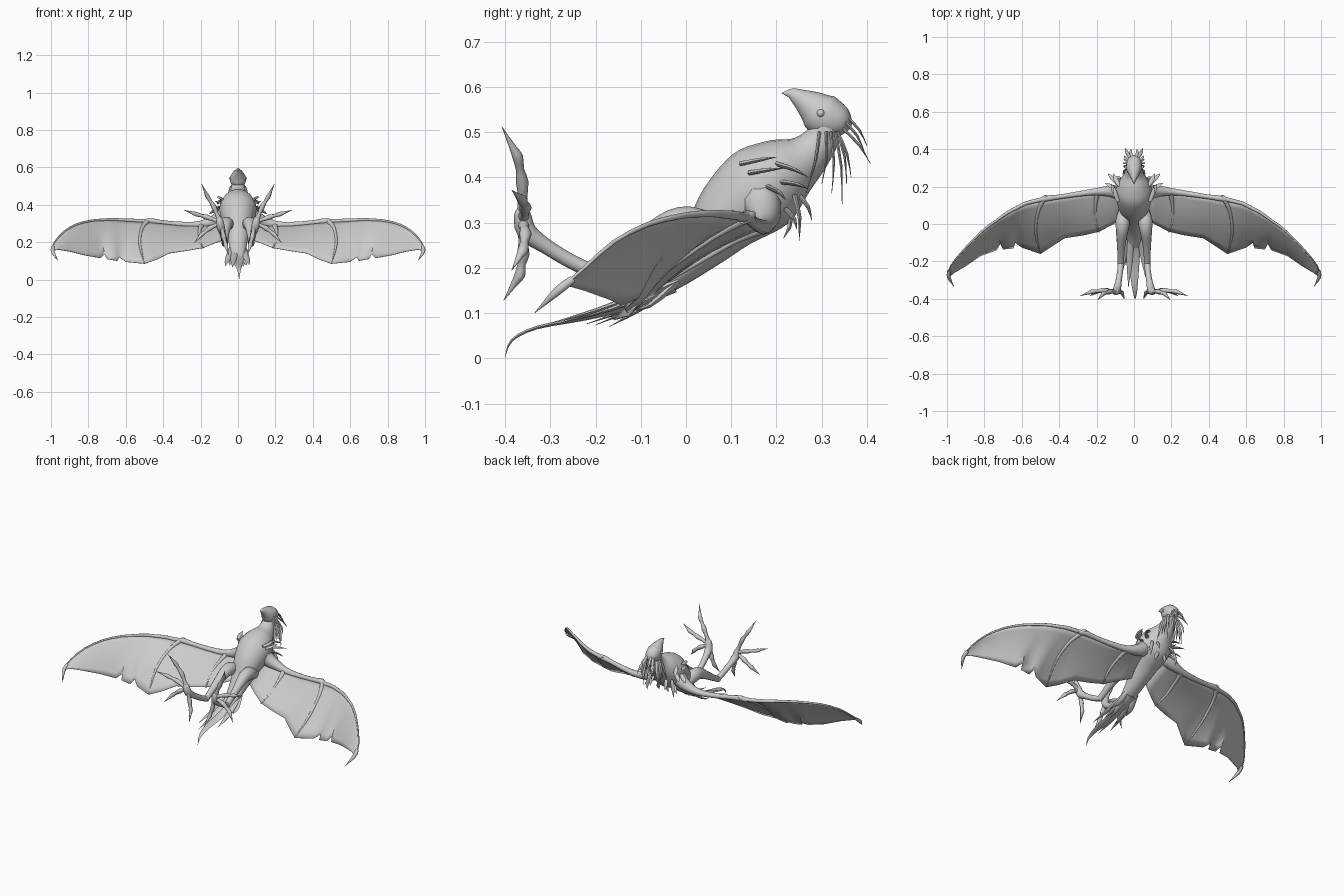
import bpy, bmesh, math
from mathutils import Vector

grey = bpy.data.materials.new("plain_grey")
grey.diffuse_color = (0.6, 0.6, 0.6, 1)


def finish(name, bm, mirror=False):
    bmesh.ops.recalc_face_normals(bm, faces=bm.faces)
    me = bpy.data.meshes.new(name)
    bm.to_mesh(me)
    bm.free()
    me.materials.append(grey)
    me.shade_smooth()
    me.set_sharp_from_angle(angle=math.radians(50))
    ob = bpy.data.objects.new(name, me)
    bpy.context.collection.objects.link(ob)
    if mirror:
        m = ob.modifiers.new("mirror", 'MIRROR')
        m.use_mirror_merge = False
    return ob


def spline(pts, sub):
    """Smooth curve through points of any dimension."""
    out = []
    for i in range(len(pts) - 1):
        p0, p1, p2, p3 = (pts[max(0, min(len(pts) - 1, i + k))] for k in (-1, 0, 1, 2))
        for s in range(sub):
            t = s / sub
            out.append([0.5 * (2 * b + (c - a) * t + (2 * a - 5 * b + 4 * c - d) * t * t
                               + (3 * b - a - 3 * c + d) * t ** 3)
                        for a, b, c, d in zip(p0, p1, p2, p3)])
    out.append(list(pts[-1]))
    return out


def sweep(bm, pts, seg=10, sub=3):
    """Elliptical tube through points (x, y, z, side radius, normal radius)."""
    pts = spline([tuple(p) if len(p) == 5 else (*p, p[3]) for p in pts], sub)
    cs = [Vector(p[:3]) for p in pts]
    whole = (cs[-1] - cs[0]).normalized()
    ref = Vector((1, 0, 0)) if abs(whole.x) < 0.8 else Vector((0, 0, 1))
    rings = []
    for i, p in enumerate(pts):
        t = (cs[min(i + 1, len(cs) - 1)] - cs[max(i - 1, 0)]).normalized()
        u = (ref - t * ref.dot(t)).normalized()
        v = t.cross(u)
        ra, rb = max(p[3], 0.0006), max(p[4], 0.0006)
        rings.append([bm.verts.new(cs[i] + u * ra * math.cos(2 * math.pi * k / seg)
                                   + v * rb * math.sin(2 * math.pi * k / seg))
                      for k in range(seg)])
    for r, q in zip(rings, rings[1:]):
        for k in range(seg):
            bm.faces.new((r[k], r[(k + 1) % seg], q[(k + 1) % seg], q[k]))
    bm.faces.new(rings[0])
    bm.faces.new(rings[-1])


def tube(name, pts, mirror=True, seg=10, sub=3):
    bm = bmesh.new()
    sweep(bm, pts, seg, sub)
    return finish(name, bm, mirror)


def feathers(name, rows, width, mirror=True):
    """Tapered, slightly bowed feathers from base to tip."""
    bm = bmesh.new()
    for r in rows:
        a, b = Vector(r[:3]), Vector(r[3:6])
        mid = (a + b) / 2 + Vector((0.006, 0.006, 0.002))
        sweep(bm, [(*a, width * 0.7, width * 0.5), (*mid, width, width * 0.4), (*b, 0, 0)], 6, 2)
    return finish(name, bm, mirror)


# torso and neck
tube("body", [(0, -0.13, 0.115, 0.03, 0.010), (0, -0.04, 0.175, 0.045, 0.03),
              (0, 0.04, 0.25, 0.062, 0.055), (0, 0.10, 0.32, 0.085, 0.083),
              (0, 0.165, 0.375, 0.10, 0.098), (0, 0.215, 0.412, 0.085, 0.080),
              (0, 0.265, 0.445, 0.053, 0.052), (0, 0.30, 0.485, 0.038, 0.038),
              (0, 0.31, 0.52, 0.036, 0.036)], False, 20, 4)

# head running into the upper beak
tube("head_and_beak", [(0, 0.366, 0.515, 0.008, 0.008), (0, 0.345, 0.522, 0.034, 0.034),
                       (0, 0.305, 0.537, 0.043, 0.048), (0, 0.28, 0.556, 0.035, 0.037),
                       (0, 0.255, 0.573, 0.021, 0.023), (0, 0.233, 0.585, 0.010, 0.012),
                       (0, 0.211, 0.586, 0, 0)], False, 16, 4)
tube("lower_beak", [(0, 0.285, 0.535, 0.024, 0.02), (0, 0.258, 0.555, 0.015, 0.012),
                    (0, 0.232, 0.574, 0, 0)], False)

# eyes
bm = bmesh.new()
bmesh.ops.create_uvsphere(bm, u_segments=12, v_segments=8, radius=0.009)
bmesh.ops.translate(bm, verts=bm.verts, vec=(0.038, 0.298, 0.542))
finish("eye", bm, True)

# head crest and neck hackles
feathers("crest_feather", [
    (0.010, 0.355, 0.535, 0.015, 0.400, 0.470), (0.020, 0.35, 0.525, 0.035, 0.395, 0.455),
    (0.020, 0.345, 0.51, 0.048, 0.408, 0.430), (0.030, 0.335, 0.50, 0.052, 0.365, 0.400),
    (0.034, 0.33, 0.50, 0.050, 0.345, 0.340), (0.036, 0.32, 0.50, 0.055, 0.322, 0.365),
    (0.036, 0.31, 0.50, 0.052, 0.300, 0.385), (0.034, 0.295, 0.50, 0.056, 0.265, 0.365),
    (0.010, 0.335, 0.50, 0.012, 0.355, 0.385)], 0.008)

# ruff on the shoulders and upper back
feathers("shoulder_feather", [
    (0.085, 0.12, 0.43, 0.105, 0.200, 0.445), (0.09, 0.14, 0.41, 0.120, 0.215, 0.420),
    (0.075, 0.20, 0.43, 0.110, 0.270, 0.400), (0.080, 0.21, 0.39, 0.140, 0.270, 0.375),
    (0.090, 0.18, 0.38, 0.155, 0.220, 0.350), (0.070, 0.24, 0.36, 0.090, 0.250, 0.260),
    (0.060, 0.22, 0.33, 0.110, 0.245, 0.285), (0.040, 0.25, 0.36, 0.050, 0.278, 0.305),
    (0.020, 0.23, 0.31, 0.030, 0.215, 0.265)], 0.012)

# wing membrane: leading edge point, trailing edge point
stations = [
    (0.06, 0.17, 0.31, 0.05, 0.04, 0.22), (0.12, 0.18, 0.30, 0.11, 0.0, 0.20),
    (0.20, 0.175, 0.29, 0.185, -0.04, 0.17), (0.30, 0.16, 0.292, 0.27, -0.06, 0.155),
    (0.40, 0.145, 0.302, 0.37, -0.075, 0.14), (0.48, 0.135, 0.312, 0.44, -0.12, 0.105),
    (0.52, 0.125, 0.312, 0.50, -0.16, 0.085), (0.58, 0.11, 0.316, 0.60, -0.125, 0.095),
    (0.63, 0.085, 0.318, 0.635, -0.10, 0.12), (0.66, 0.07, 0.32, 0.645, -0.13, 0.10),
    (0.70, 0.045, 0.32, 0.70, -0.135, 0.11), (0.74, 0.015, 0.318, 0.715, -0.105, 0.135),
    (0.79, -0.02, 0.313, 0.735, -0.14, 0.115), (0.86, -0.085, 0.296, 0.82, -0.17, 0.13),
    (0.93, -0.16, 0.257, 0.90, -0.225, 0.15), (0.98, -0.225, 0.2, 0.96, -0.26, 0.16),
    (0.994, -0.265, 0.165, 0.985, -0.28, 0.155)]
bm = bmesh.new()
grid = []
for s in stations:
    a, b = Vector(s[:3]), Vector(s[3:])
    bow = Vector((0, -0.6, 0.8)) * 0.04 * (a - b).length
    grid.append([bm.verts.new(a.lerp(b, t / 8) + bow * math.sin(math.pi * t / 8))
                 for t in range(9)])
for r, q in zip(grid, grid[1:]):
    for k in range(8):
        bm.faces.new((r[k], r[k + 1], q[k + 1], q[k]))
wing = finish("wing_membrane", bm, True)
thick = wing.modifiers.new("thickness", 'SOLIDIFY')
thick.thickness, thick.offset = 0.003, 0

# wing bones: shoulder and arm, long outer finger, two cross fingers, claws
tube("wing_arm", [(0.05, 0.16, 0.36, 0.05), (0.11, 0.175, 0.32, 0.036),
                  (0.20, 0.173, 0.294, 0.020), (0.30, 0.16, 0.294, 0.015),
                  (0.40, 0.145, 0.304, 0.013), (0.47, 0.136, 0.312, 0.016),
                  (0.51, 0.127, 0.306, 0.010)])
tube("wing_outer_finger", [(*s[:3], 0.012 - 0.0008 * i) for i, s in enumerate(stations[5:])], sub=2)
tube("wing_middle_finger", [(0.485, 0.13, 0.31, 0.014), (0.515, 0.06, 0.27, 0.009),
                            (0.525, -0.05, 0.19, 0.007), (0.50, -0.155, 0.088, 0.003)])
tube("wing_inner_finger", [(0.195, 0.17, 0.29, 0.016), (0.205, 0.11, 0.262, 0.009),
                           (0.207, 0.03, 0.215, 0.007), (0.187, -0.045, 0.168, 0.003)])
tube("wing_thumb", [(0.49, 0.13, 0.31, 0.013), (0.475, 0.147, 0.318, 0.008),
                    (0.46, 0.148, 0.322, 0.001)])
tube("wing_claw", [(0.988, -0.25, 0.175, 0.009), (0.990, -0.285, 0.148, 0.010),
                   (0.962, -0.335, 0.10, 0)])

# legs: thigh, then shin
tube("thigh", [(0.05, 0.08, 0.27, 0.03), (0.06, 0.02, 0.295, 0.038),
               (0.063, -0.03, 0.295, 0.034), (0.068, -0.10, 0.258, 0.024),
               (0.07, -0.17, 0.215, 0.018), (0.07, -0.215, 0.19, 0.017)], seg=12)
tube("shin", [(0.07, -0.20, 0.19, 0.016), (0.074, -0.25, 0.212, 0.016),
              (0.083, -0.31, 0.248, 0.017), (0.092, -0.352, 0.28, 0.022),
              (0.10, -0.362, 0.32, 0.018), (0.104, -0.364, 0.335, 0.006)], seg=12)

# toes with knuckles and curved claws
toe_paths = [
    [(0.10, -0.36, 0.32), (0.13, -0.362, 0.39), (0.163, -0.372, 0.445), (0.195, -0.407, 0.512)],
    [(0.10, -0.36, 0.31), (0.165, -0.355, 0.333), (0.225, -0.362, 0.35), (0.29, -0.385, 0.372)],
    [(0.10, -0.36, 0.30), (0.15, -0.355, 0.275), (0.195, -0.36, 0.24), (0.235, -0.385, 0.195)],
    [(0.09, -0.36, 0.29), (0.077, -0.36, 0.23), (0.065, -0.367, 0.185), (0.05, -0.403, 0.128)]]
for path in toe_paths:
    a, b, c, d = (Vector(p) for p in path)
    tube("toe", [(*a, 0.015), (*a.lerp(b, 0.5), 0.010), (*b, 0.014), (*b.lerp(c, 0.5), 0.009),
                 (*c, 0.012), (*c.lerp(d, 0.3), 0.008), (*d, 0)], seg=8, sub=2)

# tail: long centre blade with shorter side feathers
tube("tail_centre", [(0, -0.03, 0.165, 0.04, 0.022), (0, -0.12, 0.12, 0.035, 0.012),
                     (0, -0.22, 0.09, 0.028, 0.006), (0.004, -0.33, 0.068, 0.016, 0.004),
                     (0.006, -0.385, 0.04, 0.007, 0.003), (0.006, -0.40, 0.002, 0, 0)], False)
for x, y, z in [(-0.068, -0.285, 0.074), (0.06, -0.28, 0.078), (-0.045, -0.22, 0.076),
                (0.045, -0.20, 0.074), (-0.03, -0.34, 0.066), (0.03, -0.17, 0.07),
                (-0.06, -0.14, 0.10), (0.058, -0.13, 0.105)]:
    tube("tail_feather", [(x * 0.45, -0.02, 0.17, 0.018, 0.010),
                          (x * 0.8, y * 0.55 - 0.01, 0.09 + z * 0.25, 0.016, 0.005),
                          (x, y, z, 0, 0)], False, 8)
